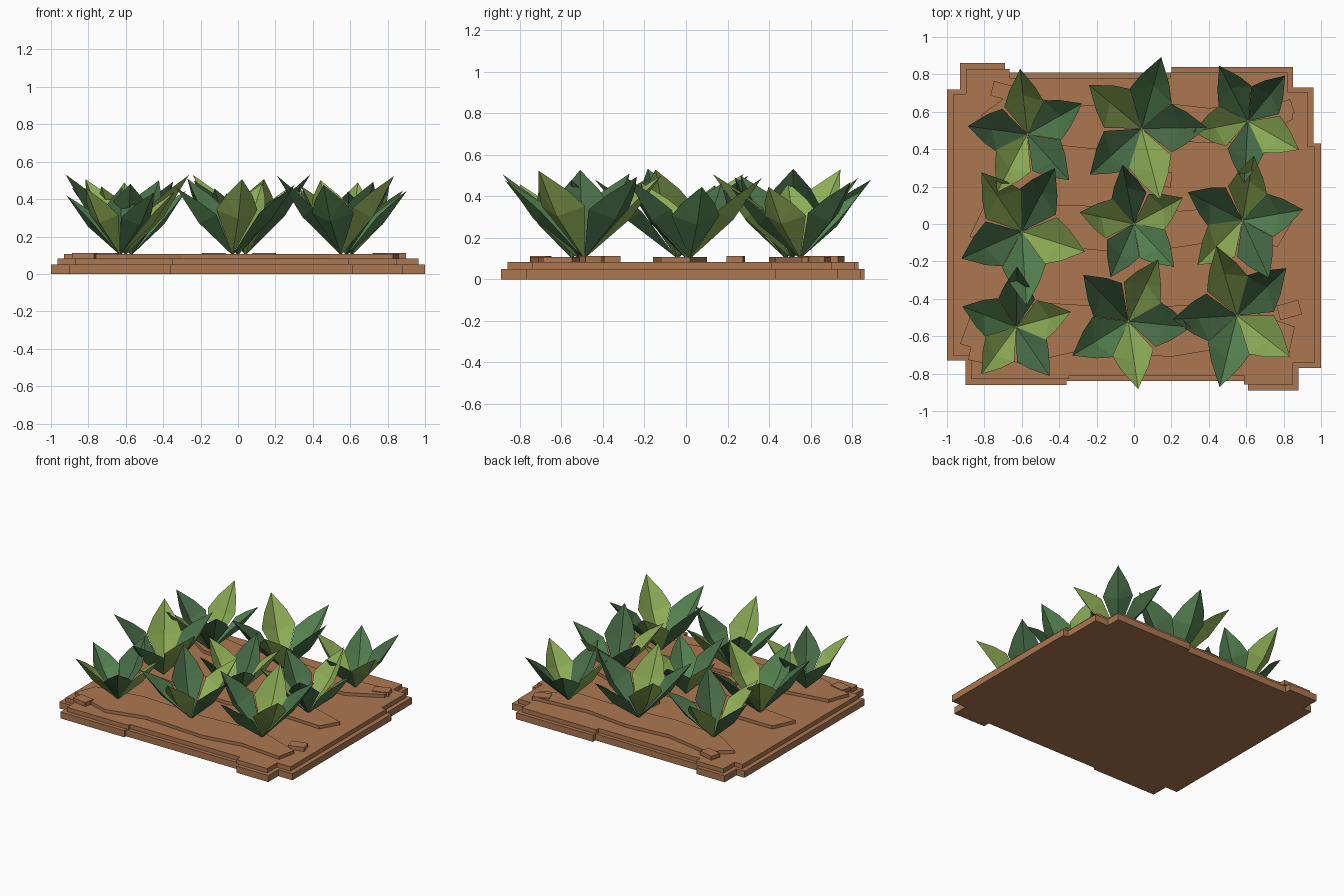
import bpy, bmesh, math
from mathutils import Vector

old = bpy.data.objects.get("Cube")
if old:
    bpy.data.objects.remove(old)


def material(name, rgb):
    lin = [((c / 255 + 0.055) / 1.055) ** 2.4 for c in rgb] + [1]
    m = bpy.data.materials.new(name)
    m.use_nodes = True
    m.diffuse_color = lin
    bsdf = next(n for n in m.node_tree.nodes if n.type == 'BSDF_PRINCIPLED')
    bsdf.inputs["Base Color"].default_value = lin
    bsdf.inputs["Roughness"].default_value = 0.9
    return m


SOIL = material("soil brown", (172, 119, 80))
GREEN = material("leaf green", (84, 130, 80))
LIME = material("leaf yellow green", (141, 173, 86))
DEEP = material("leaf deep green", (72, 110, 72))


def finish(bm, name, mats):
    mesh = bpy.data.meshes.new(name)
    bm.to_mesh(mesh)
    bm.free()
    for m in mats:
        mesh.materials.append(m)
    obj = bpy.data.objects.new(name, mesh)
    bpy.context.collection.objects.link(obj)


def slab(name, outline, z0, z1):
    """Extrude a flat outline from z0 up to z1."""
    bm = bmesh.new()
    base = bm.faces.new([bm.verts.new((x, y, z0)) for x, y in outline])
    top = bmesh.ops.extrude_face_region(bm, geom=[base])["geom"]
    bmesh.ops.translate(bm, vec=(0, 0, z1 - z0),
                        verts=[v for v in top if isinstance(v, bmesh.types.BMVert)])
    bmesh.ops.recalc_face_normals(bm, faces=bm.faces)
    finish(bm, name, [SOIL])


# Stepped soil bed: two stacked slabs with notched edges
EDGE = [(-.93, .86), (-.69, .86), (-.69, .81), (.2, .81), (.2, .84), (.85, .84),
        (.85, .73), (.96, .73), (.96, .43), (1, .43), (1, -.77), (.88, -.77),
        (.88, -.89), (.61, -.89), (.61, -.84), (-.36, -.84), (-.36, -.86),
        (-.9, -.86), (-.9, -.73), (-1, -.73), (-1, .72), (-.93, .72)]
slab("soil_bed_lower", EDGE, 0, .05)
slab("soil_bed_upper", [(x * .965, y * .965) for x, y in EDGE], .05, .083)

# Raised wavy planting rows
ROWS = {
    "back": [(-.82, .58), (-.66, .7), (-.3, .63), (.05, .66), (.4, .62), (.84, .66),
             (.85, .56), (.6, .43), (.2, .44), (-.2, .4), (-.6, .44)],
    "middle": [(-.88, -.07), (-.8, .1), (-.3, .1), (.25, .07), (.6, .1), (.85, .02),
               (.77, -.12), (.4, -.1), (0, -.16), (-.4, -.12)],
    "front": [(-.93, -.64), (-.87, -.48), (-.5, -.42), (0, -.45), (.5, -.42), (.86, -.55),
              (.83, -.69), (.5, -.66), (.2, -.71), (-.3, -.68), (-.6, -.75)],
}
for name, pts in ROWS.items():
    slab(name + "_soil_row", pts, .083, .107)

# Small clods of earth
CLODS = [(.83, -.46, 15), (-.7, .71, -15), (.79, .61, 20), (-.82, -.7, -12),
         (-.13, -.36, 5), (.14, .24, -5)]
for i, (x, y, turn) in enumerate(CLODS):
    a = math.radians(turn)
    u = Vector((math.cos(a), math.sin(a))) * .06
    v = Vector((-math.sin(a), math.cos(a))) * .04
    c = Vector((x, y))
    slab("earth_clod_%d" % (i + 1), [c - u - v, c + u - v, c + u + v, c - u + v], .083, .113)


# Leafy plants: five folded leaves; angle, reach, rise and colour of each leaf
LEAVES = [(0, 1.02, 1.03, 0), (70, .99, 1.16, 1), (146, 1, 1.08, 2),
          (213, 1.01, 1.1, 1), (288, .98, 1.17, 2)]
SPREAD = Vector((.96, 1.06, 1))


def plant(name, x, y, turn, size):
    bm = bmesh.new()
    for angle, reach, rise, colour in LEAVES:
        a = math.radians(turn + angle)
        out = Vector((math.cos(a), math.sin(a), 0))
        side = Vector((-out.y, out.x, 0))

        def point(r, w, h):
            p = out * r * reach + side * w
            p.z = h * rise
            return bm.verts.new(Vector((x, y, .1)) + size * p * SPREAD)

        root, rib, tip = point(0, 0, 0), point(.6, 0, .48), point(1, 0, 1)
        for s in (1, -1):
            low, high = point(.46, .33 * s, .6), point(.69, .22 * s, .78)
            for tri in ((root, rib, low), (low, rib, high), (high, rib, tip)):
                bm.faces.new(tri[::s]).material_index = colour
    finish(bm, name, [GREEN, LIME, DEEP])


PLANTS = [(-.57, .48, 27, .335), (.04, .51, 73, .37), (.61, .55, 120, .315),
          (-.6, -.04, 274, .37), (0, 0, 316, .305), (.58, .02, 9, .335),
          (-.63, -.55, 161, .31), (-.03, -.52, 209, .35), (.55, -.49, 255, .365)]
for i, spec in enumerate(PLANTS):
    plant("leafy_plant_%d" % (i + 1), *spec)
